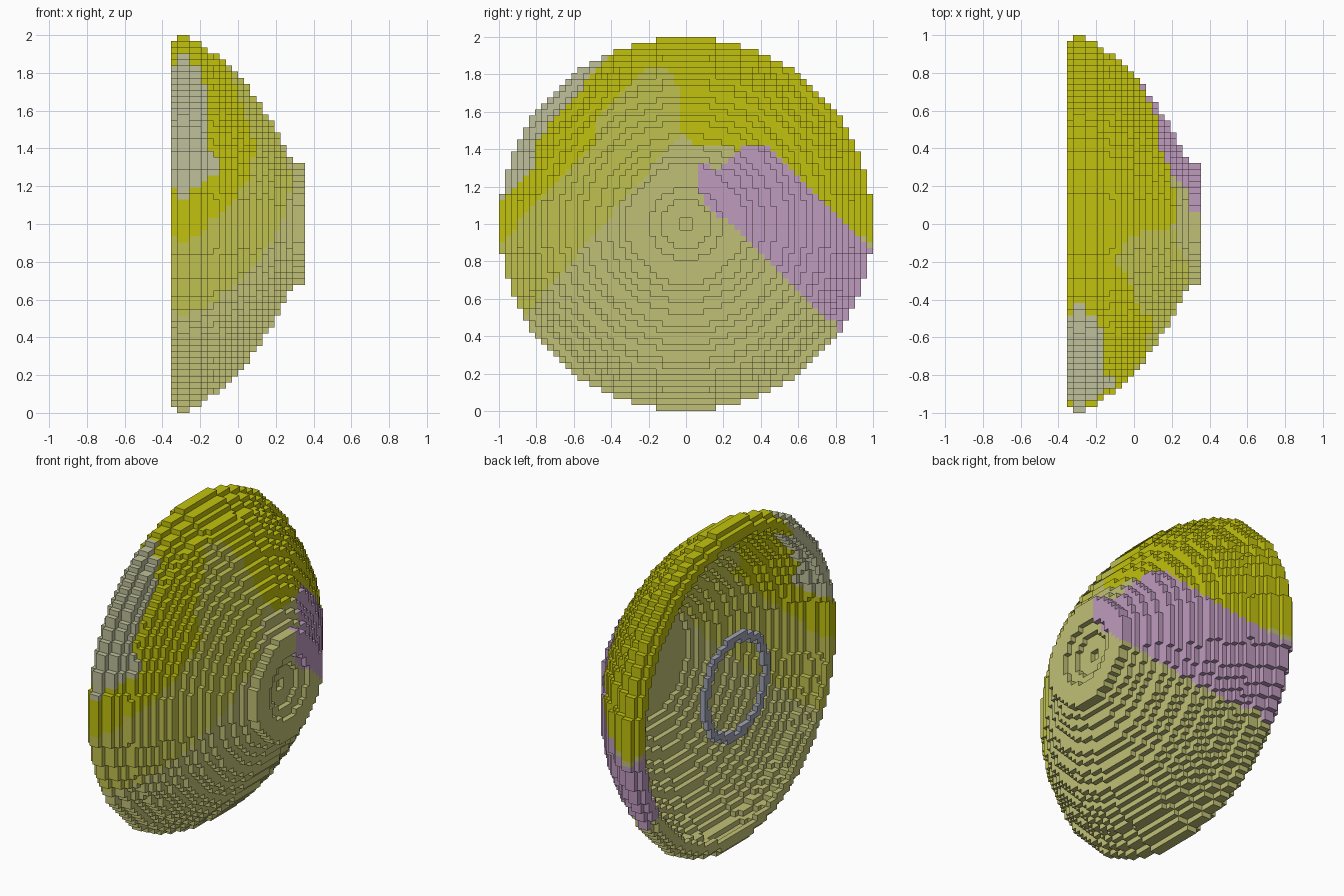
import bpy
import math

cube = bpy.data.objects.get("Cube")
if cube:
    bpy.data.objects.remove(cube)

N, LAYERS = 62, 22          # blocks across the dish, blocks through its depth
V = 2.0 / N                 # block size
X0 = -LAYERS * V / 2


def srgb(r, g, b):
    def lin(c):
        c /= 255
        return c / 12.92 if c <= 0.04045 else ((c + 0.055) / 1.055) ** 2.4
    return (lin(r), lin(g), lin(b), 1.0)


def material(name, rgb):
    m = bpy.data.materials.new(name)
    col = srgb(*rgb)
    m.diffuse_color = col
    m.use_nodes = True
    m.node_tree.nodes["Principled BSDF"].inputs["Base Color"].default_value = col
    return m


base = material("pale olive", (192, 192, 118))
mid = material("olive", (192, 192, 80))
yellow = material("yellow", (194, 194, 14))
grey = material("warm grey", (192, 192, 155))
purple = material("mauve", (190, 155, 190))
steel = material("blue grey", (160, 164, 180))

# Painted zones as outlines in (y, z); the first match wins
GREY = [(-1.1, 1.09), (-0.98, 1.14), (-0.8, 1.3), (-0.8, 1.43), (-0.72, 1.55),
        (-0.48, 1.82), (-0.38, 1.93), (-0.5, 2.1), (-1.1, 2.1)]
PURPLE = [(0.06, 1.33), (0.13, 1.33), (0.14, 1.29), (0.2, 1.29), (0.25, 1.38),
          (0.31, 1.42), (0.42, 1.42), (1.0, 0.87), (1.1, 0.7), (0.8, 0.3),
          (0.8, 0.46), (0.2, 1.03), (0.1, 1.1), (0.06, 1.2)]
YELLOW = [(-1.1, 0.78), (-0.75, 1.17), (-0.48, 1.44), (-0.48, 1.57), (-0.17, 1.86),
          (-0.09, 1.84), (-0.04, 1.74), (-0.03, 1.5), (0.06, 1.42), (0.28, 1.4),
          (0.42, 1.42), (1.1, 0.78), (1.1, 2.1), (-1.1, 2.1)]
MID = [(-1.1, 0.23), (-0.1, 1.4), (-0.02, 1.48), (0.0, 2.1), (-1.1, 2.1)]
ZONES = [(GREY, 3), (PURPLE, 4), (YELLOW, 2), (MID, 1)]


def inside(poly, y, z):
    hit = False
    for (y1, z1), (y2, z2) in zip(poly, poly[1:] + poly[:1]):
        if (z1 > z) != (z2 > z) and y < (y2 - y1) * (z - z1) / (z2 - z1) + y1:
            hit = not hit
    return hit


def zone(y, z):
    return next((i for poly, i in ZONES if inside(poly, y, z)), 0)


# Two corners of a face for each direction, wound outwards
SIDES = [
    ((1, 0, 0), [(1, 0, 0), (1, 1, 0), (1, 1, 1), (1, 0, 1)]),
    ((-1, 0, 0), [(0, 0, 0), (0, 0, 1), (0, 1, 1), (0, 1, 0)]),
    ((0, 1, 0), [(0, 1, 0), (0, 1, 1), (1, 1, 1), (1, 1, 0)]),
    ((0, -1, 0), [(0, 0, 0), (1, 0, 0), (1, 0, 1), (0, 0, 1)]),
    ((0, 0, 1), [(0, 0, 1), (1, 0, 1), (1, 1, 1), (0, 1, 1)]),
    ((0, 0, -1), [(0, 0, 0), (0, 1, 0), (1, 1, 0), (1, 0, 0)]),
]


def block_object(name, filled, mats, paint):
    """Build the outer skin of all blocks for which filled(layer, radius) holds."""
    cells = set()
    for j in range(N):
        for k in range(N):
            r = math.hypot((j + 0.5) * V - 1, (k + 0.5) * V - 1)
            cells.update((i, j, k) for i in range(LAYERS) if filled(i, r))
    index, verts, faces, slots = {}, [], [], []
    for i, j, k in sorted(cells):
        slot = paint((j + 0.5) * V - 1, (k + 0.5) * V)
        for (di, dj, dk), corners in SIDES:
            if (i + di, j + dj, k + dk) in cells:
                continue
            face = []
            for a, b, c in corners:
                key = (i + a, j + b, k + c)
                if key not in index:
                    index[key] = len(verts)
                    verts.append((X0 + key[0] * V, key[1] * V - 1, key[2] * V))
                face.append(index[key])
            faces.append(face)
            slots.append(slot)
    mesh = bpy.data.meshes.new(name)
    mesh.from_pydata(verts, [], faces)
    for m in mats:
        mesh.materials.append(m)
    mesh.polygons.foreach_set("material_index", slots)
    mesh.update()
    obj = bpy.data.objects.new(name, mesh)
    bpy.context.collection.objects.link(obj)
    return obj


# Dish radius for each layer from the open rim to the boss
OUTER = [0.97, 1.0, 1.0, 0.97, 0.97, 0.935, 0.905, 0.9, 0.87, 0.84, 0.81,
         0.77, 0.74, 0.68, 0.645, 0.59, 0.55, 0.48, 0.42, 0.37, 0.322, 0.322]
# Stepped hollow in the middle of the boss
CRATER = {21: 0.19, 20: 0.125, 19: 0.04}


def dish(i, r):
    if r > OUTER[i] - 0.002:
        return False
    if i < 18:
        return r > min(OUTER[i + 3], OUTER[i] - 0.06)
    return r > CRATER.get(i, -1)


# Hollow dish
block_object("dish_shell", dish, [base, mid, yellow, grey, purple], zone)
# Grip ring at the open side
block_object("grip_ring", lambda i, r: i == 0 and 0.277 < r < 0.322,
             [steel], lambda y, z: 0)
